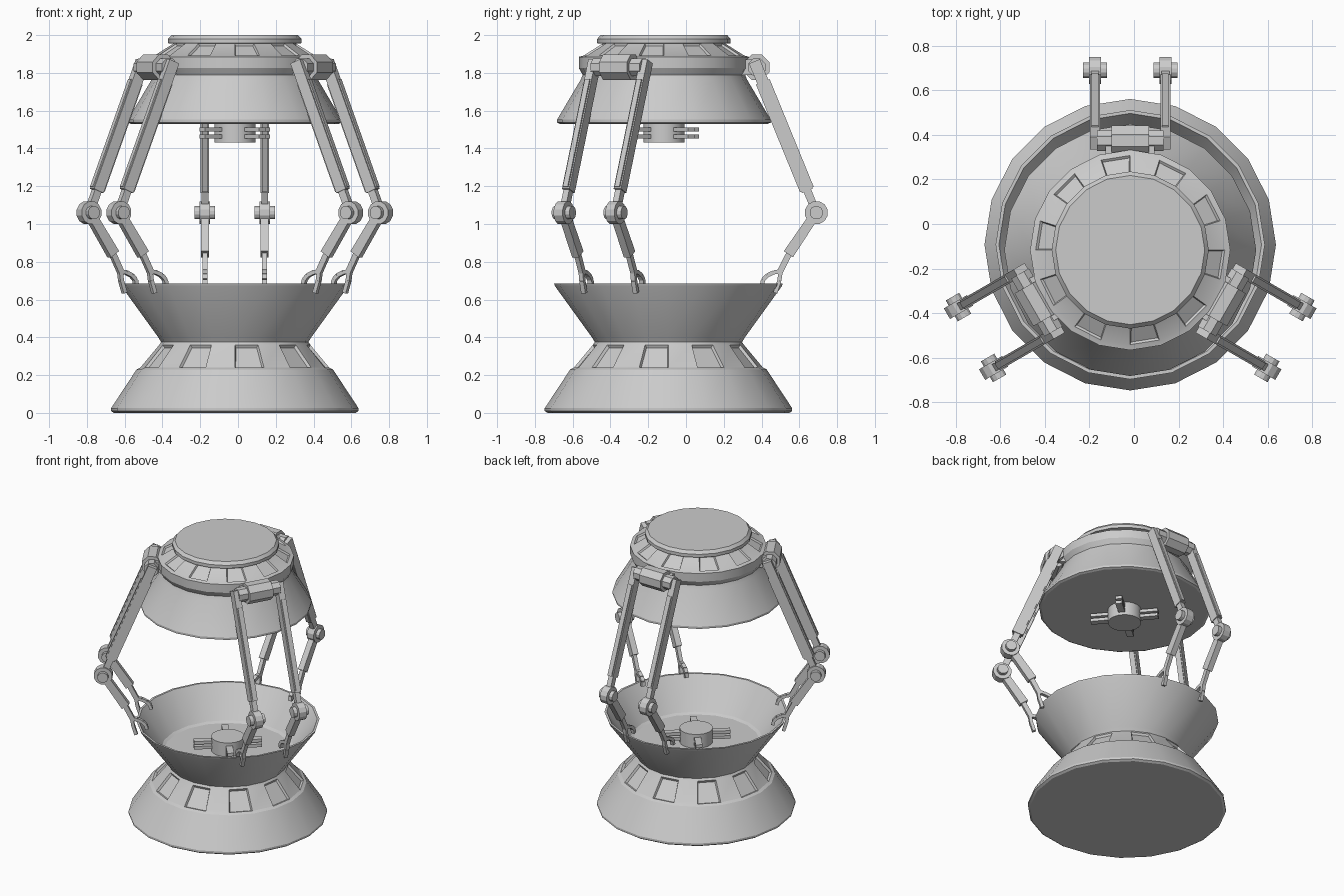
import bpy, bmesh, math
from mathutils import Vector, Matrix

if "Cube" in bpy.data.objects:
    bpy.data.objects.remove(bpy.data.objects["Cube"])

CX = -0.017
SIDES = 20


def finish(bm, name, loc=(0, 0, 0), smooth=False):
    bmesh.ops.recalc_face_normals(bm, faces=bm.faces)
    me = bpy.data.meshes.new(name)
    bm.to_mesh(me)
    bm.free()
    ob = bpy.data.objects.new(name, me)
    ob.location = loc
    bpy.context.collection.objects.link(ob)
    if smooth:
        bpy.ops.object.select_all(action='DESELECT')
        ob.select_set(True)
        bpy.context.view_layer.objects.active = ob
        bpy.ops.object.shade_smooth_by_angle(angle=math.radians(22))
    return ob


def lathe(name, profile, y, panel_ring, thickness, depth):
    """Revolve (radius, z) points; every other face of panel_ring is recessed."""
    bm = bmesh.new()
    rings = []
    for r, z in profile:
        rings.append([bm.verts.new((r * math.cos(a), r * math.sin(a), z))
                      for a in (2 * math.pi * i / SIDES for i in range(SIDES))])
    panels = []
    for k in range(len(rings) - 1):
        for i in range(SIDES):
            j = (i + 1) % SIDES
            f = bm.faces.new((rings[k][i], rings[k][j], rings[k + 1][j], rings[k + 1][i]))
            if k == panel_ring and i % 2:
                panels.append(f)
    bm.faces.new(rings[0])
    bm.faces.new(rings[-1])
    bmesh.ops.recalc_face_normals(bm, faces=bm.faces)
    bmesh.ops.inset_individual(bm, faces=panels, thickness=thickness, depth=depth)
    return finish(bm, name, (CX, y, 0), True)


def cyl(bm, centre, radius, length, sides, axis='Z'):
    rot = Matrix.Rotation(math.pi / 2, 4, 'Y') if axis == 'X' else Matrix()
    turn = Matrix.Rotation(math.pi / sides, 4, 'Z')
    bmesh.ops.create_cone(bm, cap_ends=True, segments=sides, radius1=radius, radius2=radius,
                          depth=length, matrix=Matrix.Translation(centre) @ rot @ turn)


def bar(bm, x, p, q, width, thick, thick2=None):
    """Box beam between two (radial, z) points in the plane at lateral x."""
    p, q = Vector((x, *p)), Vector((x, *q))
    d = (q - p).normalized()
    n = Vector((0, -d.z, d.y))
    ends = []
    for c, t in ((p, thick), (q, thick2 or thick)):
        ends.append([bm.verts.new(c + Vector((sx * width / 2, 0, 0)) + n * sn * t / 2)
                     for sx, sn in ((-1, -1), (1, -1), (1, 1), (-1, 1))])
    bm.faces.new(ends[0])
    bm.faces.new(ends[1])
    for i in range(4):
        j = (i + 1) % 4
        bm.faces.new((ends[0][i], ends[0][j], ends[1][j], ends[1][i]))


def hub(name, y, z):
    """Round boss with four double-plate prongs."""
    bm = bmesh.new()
    cyl(bm, (0, 0, 0), 0.11, 0.10, 20)
    for k in range(4):
        turn = Matrix.Rotation(math.radians(40 + 90 * k), 4, 'Z')
        for dz in (-0.018, 0.018):
            m = turn @ Matrix.Translation((0.15, 0, dz)) @ Matrix.Diagonal((0.15, 0.045, 0.022, 1))
            bmesh.ops.create_cube(bm, size=1, matrix=m)
    finish(bm, name, (CX, y, z), True)


# Base with windows and open bowl
lathe("base_bowl", [(0.64, 0), (0.655, 0.01), (0.655, 0.025), (0.52, 0.23), (0.50, 0.24),
                    (0.40, 0.36), (0.39, 0.375), (0.405, 0.40), (0.60, 0.67), (0.605, 0.685),
                    (0.59, 0.685), (0.44, 0.475), (0.42, 0.465)],
      -0.093, 4, 0.010, -0.015)
hub("bowl_hub", -0.093, 0.515)

# Upper dome
lathe("upper_dome", [(0.55, 1.53), (0.566, 1.537), (0.566, 1.552), (0.44, 1.765), (0.43, 1.79),
                     (0.45, 1.825), (0.45, 1.885), (0.425, 1.892), (0.325, 1.955),
                     (0.353, 1.957), (0.353, 1.98), (0.335, 2.0)],
      -0.117, 7, 0.008, -0.012)
hub("dome_hub", -0.117, 1.482)

# Three arm pairs around the body
HINGE, ELBOW = Vector((0.485, 1.83)), Vector((0.80, 1.06))
for label, ang in (("back", 0), ("left", 120), ("right", -120)):
    rot = math.radians(ang)

    # Shoulder hinge between the two arms
    bm = bmesh.new()
    cyl(bm, (0, *HINGE), 0.072, 0.17, 8, 'X')
    cyl(bm, (0, *HINGE), 0.05, 0.30, 8, 'X')
    bar(bm, 0, (0.40, 1.83), (0.48, 1.83), 0.22, 0.08)
    ob = finish(bm, label + "_shoulder_hinge", (CX, -0.11, 0))
    ob.rotation_euler.z = rot

    for side, s in (("a", -1), ("b", 1)):
        x = 0.158 * s
        bm = bmesh.new()
        # Upper arm: thick beam, edge rail, narrow end
        at = lambda t: HINGE.lerp(ELBOW, t)
        bar(bm, x, at(-0.04), at(0.85), 0.045, 0.062)
        bar(bm, x, at(0.10), at(0.84), 0.030, 0.078)
        bar(bm, x, at(0.84), at(1), 0.035, 0.042)
        # Elbow joint
        cyl(bm, (x, *ELBOW), 0.062, 0.055, 12, 'X')
        cyl(bm, (x, *ELBOW), 0.036, 0.108, 12, 'X')
        # Forearm and wrist rod
        bar(bm, x, ELBOW, (0.652, 0.84), 0.042, 0.05, 0.058)
        bar(bm, x, (0.66, 0.85), (0.606, 0.745), 0.026, 0.032)
        # Two-finger claw gripping the bowl rim
        for path in (((0.615, 0.75), (0.575, 0.744), (0.54, 0.728), (0.518, 0.705), (0.512, 0.675)),
                     ((0.612, 0.755), (0.604, 0.70), (0.583, 0.635))):
            for p, q in zip(path, path[1:]):
                bar(bm, x, p, q, 0.026, 0.022)
        ob = finish(bm, label + "_arm_" + side, (CX, -0.11, 0))
        ob.rotation_euler.z = rot
